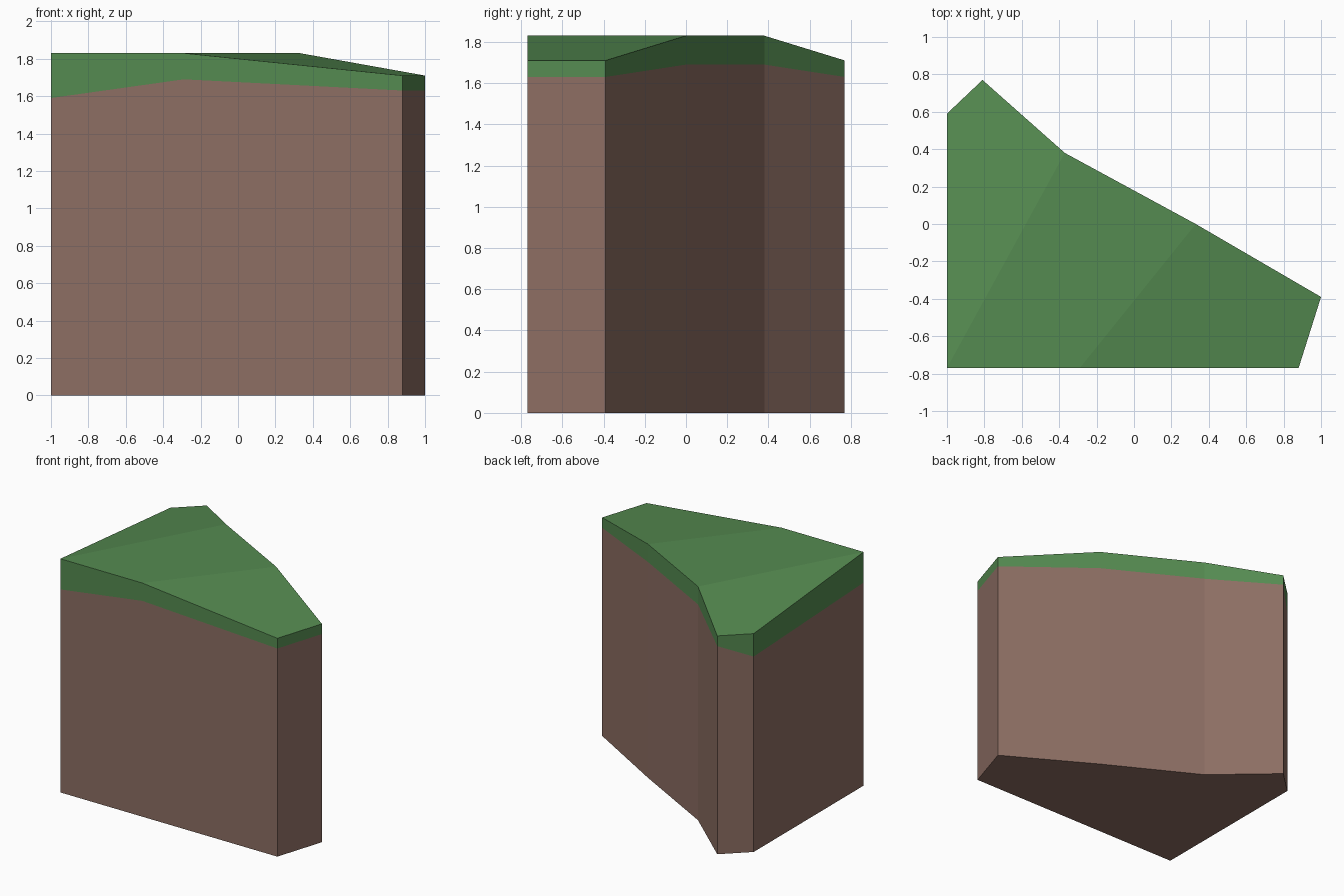
import bpy, bmesh

if "Cube" in bpy.data.objects:
    bpy.data.objects.remove(bpy.data.objects["Cube"])


def flat_material(name, rgb):
    m = bpy.data.materials.new(name)
    m.diffuse_color = (*rgb, 1.0)
    m.use_nodes = True
    m.node_tree.nodes["Principled BSDF"].inputs["Base Color"].default_value = m.diffuse_color
    return m


# Outline, counter-clockwise: x, y, height of soil line, height of top
outline = [
    (-1.00, -0.77, 1.59, 1.83),
    (-0.29, -0.77, 1.69, 1.83),
    (0.88, -0.77, 1.63, 1.71),
    (1.00, -0.39, 1.63, 1.71),
    (0.33, 0.00, 1.69, 1.83),
    (-0.37, 0.38, 1.69, 1.83),
    (-0.81, 0.77, 1.63, 1.71),
    (-1.00, 0.59, 1.53, 1.71),
]
SOIL, GRASS = 0, 1

bm = bmesh.new()
base = [bm.verts.new((x, y, 0)) for x, y, s, t in outline]
line = [bm.verts.new((x, y, s)) for x, y, s, t in outline]
top = [bm.verts.new((x, y, t)) for x, y, s, t in outline]


def add_face(verts, material):
    bm.faces.new(verts).material_index = material


# Side walls: soil below, turf band above
n = len(outline)
for i in range(n):
    j = (i + 1) % n
    add_face((base[i], base[j], line[j], line[i]), SOIL)
    add_face((line[i], line[j], top[j], top[i]), GRASS)

# Underside
add_face(base[::-1], SOIL)

# Grass top: plateau, right slope, back-left slope
for ids in ((0, 1, 4, 5), (1, 2, 3, 4), (0, 5, 6, 7)):
    add_face([top[k] for k in ids], GRASS)

mesh = bpy.data.meshes.new("grassy_block")
bm.to_mesh(mesh)
bm.free()
mesh.materials.append(flat_material("brown soil", (0.266, 0.156, 0.125)))
mesh.materials.append(flat_material("green grass", (0.091, 0.258, 0.082)))
bpy.context.collection.objects.link(bpy.data.objects.new("grassy_block", mesh))
